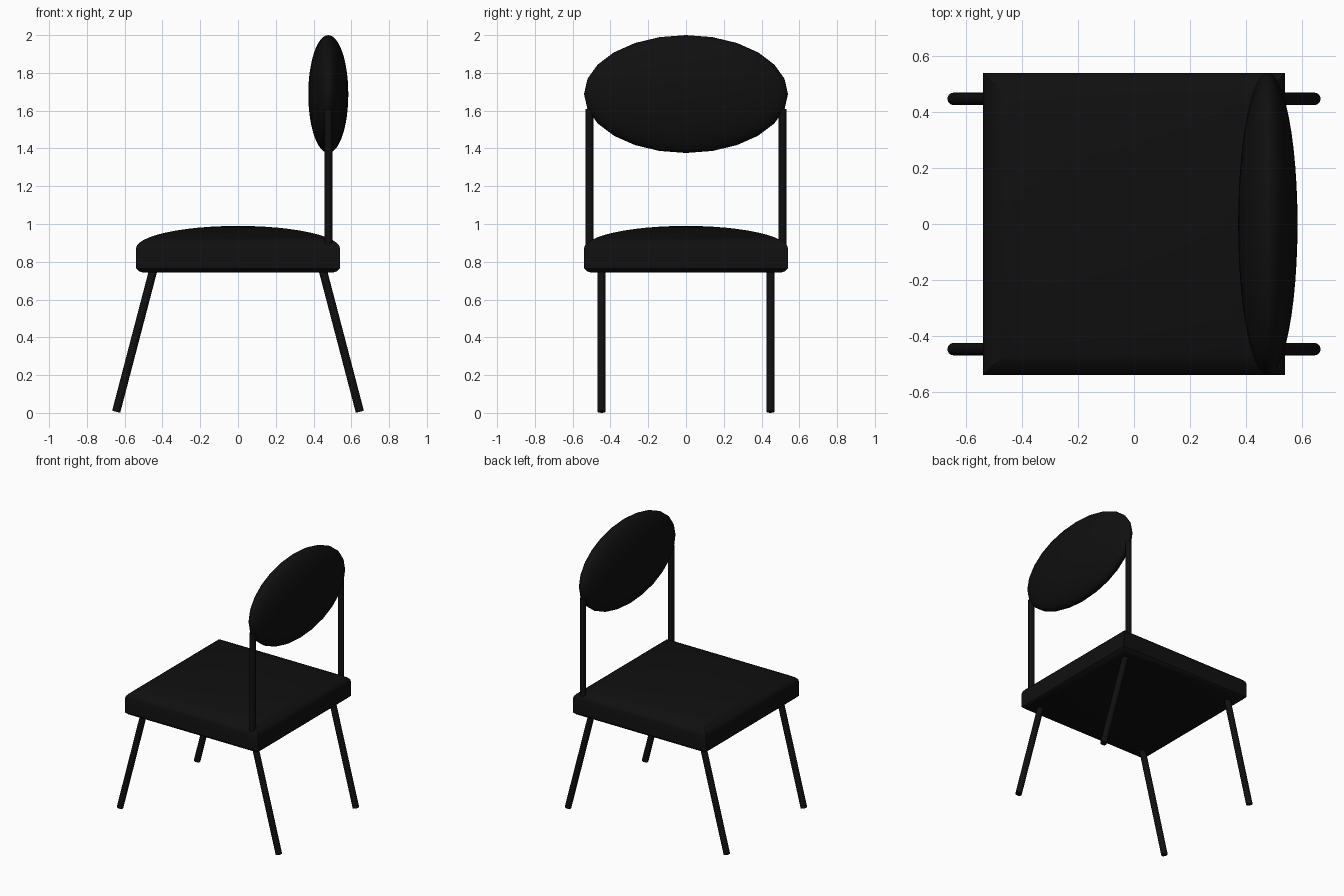
import bpy, bmesh, math
from mathutils import Vector

if "Cube" in bpy.data.objects:
    bpy.data.objects.remove(bpy.data.objects["Cube"])

black = bpy.data.materials.new("black")
black.diffuse_color = (0.005, 0.005, 0.005, 1)
black.use_nodes = True
black.node_tree.nodes["Principled BSDF"].inputs["Base Color"].default_value = black.diffuse_color


def finish(ob, name, angle=None):
    ob.name = name
    ob.data.materials.append(black)
    if angle:
        bpy.ops.object.select_all(action='DESELECT')
        bpy.context.view_layer.objects.active = ob
        ob.select_set(True)
        bpy.ops.object.shade_smooth_by_angle(angle=math.radians(angle))


def rod(name, a, b, r):
    a, b = Vector(a), Vector(b)
    bpy.ops.mesh.primitive_cylinder_add(vertices=24, radius=r, depth=(b - a).length,
                                        location=(a + b) / 2)
    ob = bpy.context.object
    ob.rotation_euler = (b - a).to_track_quat('Z', 'Y').to_euler()
    finish(ob, name, 40)


# Seat: stacked square loops, straight sides and an elliptical four-sided dome
profile = [(0.50, 0.742), (0.525, 0.75), (0.54, 0.765)]
profile += [(0.54 * math.cos(t), 0.87 + 0.12 * math.sin(t))
            for t in (math.radians(7.5 * i) for i in range(12))]
bm = bmesh.new()
loops = [[bm.verts.new((sx * h, sy * h, z))
          for sx, sy in ((-1, -1), (1, -1), (1, 1), (-1, 1))] for h, z in profile]
for lo, hi in zip(loops, loops[1:]):
    for i in range(4):
        j = (i + 1) % 4
        bm.faces.new((lo[i], lo[j], hi[j], hi[i]))
bm.faces.new(loops[0][::-1])
bm.faces.new(loops[-1])
mesh = bpy.data.meshes.new("seat")
bm.to_mesh(mesh)
bm.free()
seat = bpy.data.objects.new("seat", mesh)
bpy.context.collection.objects.link(seat)
finish(seat, "seat", 30)

# Backrest: flattened ellipsoid with its poles facing along x
bpy.ops.mesh.primitive_uv_sphere_add(segments=24, ring_count=24, radius=1,
                                     location=(0.478, 0, 1.688),
                                     rotation=(0, math.pi / 2, 0))
back = bpy.context.object
back.scale = (0.312, 0.54, 0.106)
finish(back, "backrest", 40)

# Back posts and splayed legs
for sy, side in ((-1, "front"), (1, "rear")):
    rod(f"back_post_{side}", (0.478, sy * 0.512, 0.82), (0.478, sy * 0.512, 1.61), 0.021)
    for sx, end in ((-1, "left"), (1, "right")):
        rod(f"leg_{side}_{end}", (sx * 0.645, sy * 0.447, 0.006),
            (sx * 0.44, sy * 0.447, 0.79), 0.022)
